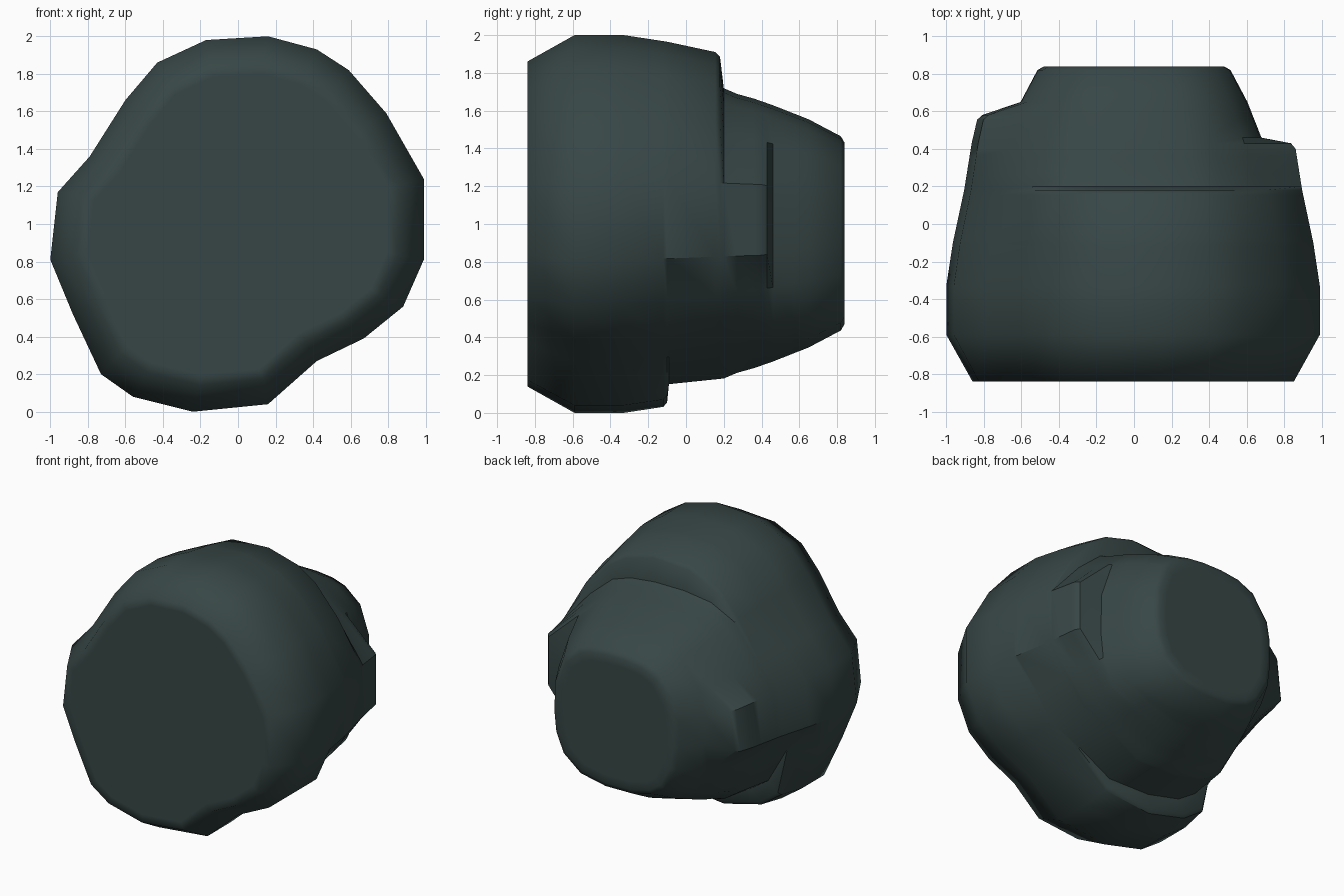
import bpy, bmesh, math

if "Cube" in bpy.data.objects:
    bpy.data.objects.remove(bpy.data.objects["Cube"])

# Widest outline of the boulder (x, z) with the depth y at which each ledge breaks off
NONE, BOTTOM, TOP, RIGHT, LEFT = -0.33, -0.10, 0.18, 0.43, 0.58
OUTLINE = [
    (-0.17, 1.98, TOP), (0.16, 2.0, TOP), (0.42, 1.93, TOP), (0.59, 1.82, TOP),
    (0.79, 1.59, TOP), (0.99, 1.24, RIGHT), (0.99, 0.81, RIGHT), (0.88, 0.56, NONE),
    (0.67, 0.39, NONE), (0.42, 0.27, NONE), (0.16, 0.04, BOTTOM), (-0.24, 0.0, BOTTOM),
    (-0.56, 0.08, BOTTOM), (-0.73, 0.20, BOTTOM), (-0.88, 0.52, NONE), (-1.0, 0.81, LEFT),
    (-0.96, 1.17, LEFT), (-0.79, 1.36, NONE), (-0.6, 1.66, NONE), (-0.43, 1.86, TOP)]

# Outer shell scale and inner core radius along y
OUTER = [(-0.84, 0.86), (-0.59, 1.0), (-0.33, 1.0), (-0.1, 0.965), (0.18, 0.905), (0.43, 0.865), (0.58, 0.83)]
CORE = [(-0.33, 0.83), (-0.09, 0.80), (0.2, 0.77), (0.27, 0.74), (0.36, 0.715), (0.46, 0.68),
        (0.65, 0.605), (0.82, 0.515), (0.84, 0.48)]
RINGS = [-0.84, -0.59, -0.33, -0.12, -0.10, -0.09, 0.155, 0.18, 0.2, 0.27, 0.36,
         0.40, 0.43, 0.46, 0.555, 0.58, 0.65, 0.82, 0.84]
P = 2.8  # squareness of the core


def curve(pts, t):
    for (a, u), (b, v) in zip(pts, pts[1:]):
        if t <= b:
            return u + (v - u) * (t - a) / (b - a)
    return pts[-1][1]


def point(x, z, step, y):
    s = curve(OUTER, y)
    if y <= step + 1e-5:
        if abs(y - step) < 1e-5 and step > NONE:
            s -= 0.02          # softened ledge edge
        return (x * s, y, 1 + (z - 1) * s)
    dx, dz = x * s, (z - 1) * s + 0.05
    reach = math.hypot(dx, dz)
    c, d = dx / reach, dz / reach
    r = curve(CORE, y) / (abs(c) ** P + abs(d) ** P) ** (1 / P)
    r = min(r, reach)          # the core never pokes out of the shell
    return (r * c, y, 0.95 + r * d)


# Boulder: loft of rings from front to back
bm = bmesh.new()
rings = [[bm.verts.new(point(x, z, st, y)) for x, z, st in OUTLINE] for y in RINGS]
n = len(OUTLINE)
for a, b in zip(rings, rings[1:]):
    for i in range(n):
        j = (i + 1) % n
        bm.faces.new((a[i], a[j], b[j], b[i]))

# Flat end caps with a narrow inner rim
caps = [bm.faces.new(rings[0]), bm.faces.new(rings[-1])]
bmesh.ops.recalc_face_normals(bm, faces=bm.faces)
bmesh.ops.inset_individual(bm, faces=caps, thickness=0.06)

# Smooth stone, crisp only along the ledges
for f in bm.faces:
    f.smooth = True
for e in bm.edges:
    mid = (e.verts[0].co.y + e.verts[1].co.y) / 2
    e.smooth = not (-0.5 < mid < 0.8 and e.calc_face_angle(0) > math.radians(38))

mesh = bpy.data.meshes.new("boulder")
bm.to_mesh(mesh)
bm.free()
boulder = bpy.data.objects.new("boulder", mesh)
bpy.context.collection.objects.link(boulder)

stone = bpy.data.materials.new("dark_stone")
stone.diffuse_color = (0.038, 0.062, 0.06, 1)
stone.use_nodes = True
stone.node_tree.nodes["Principled BSDF"].inputs["Base Color"].default_value = stone.diffuse_color
mesh.materials.append(stone)
